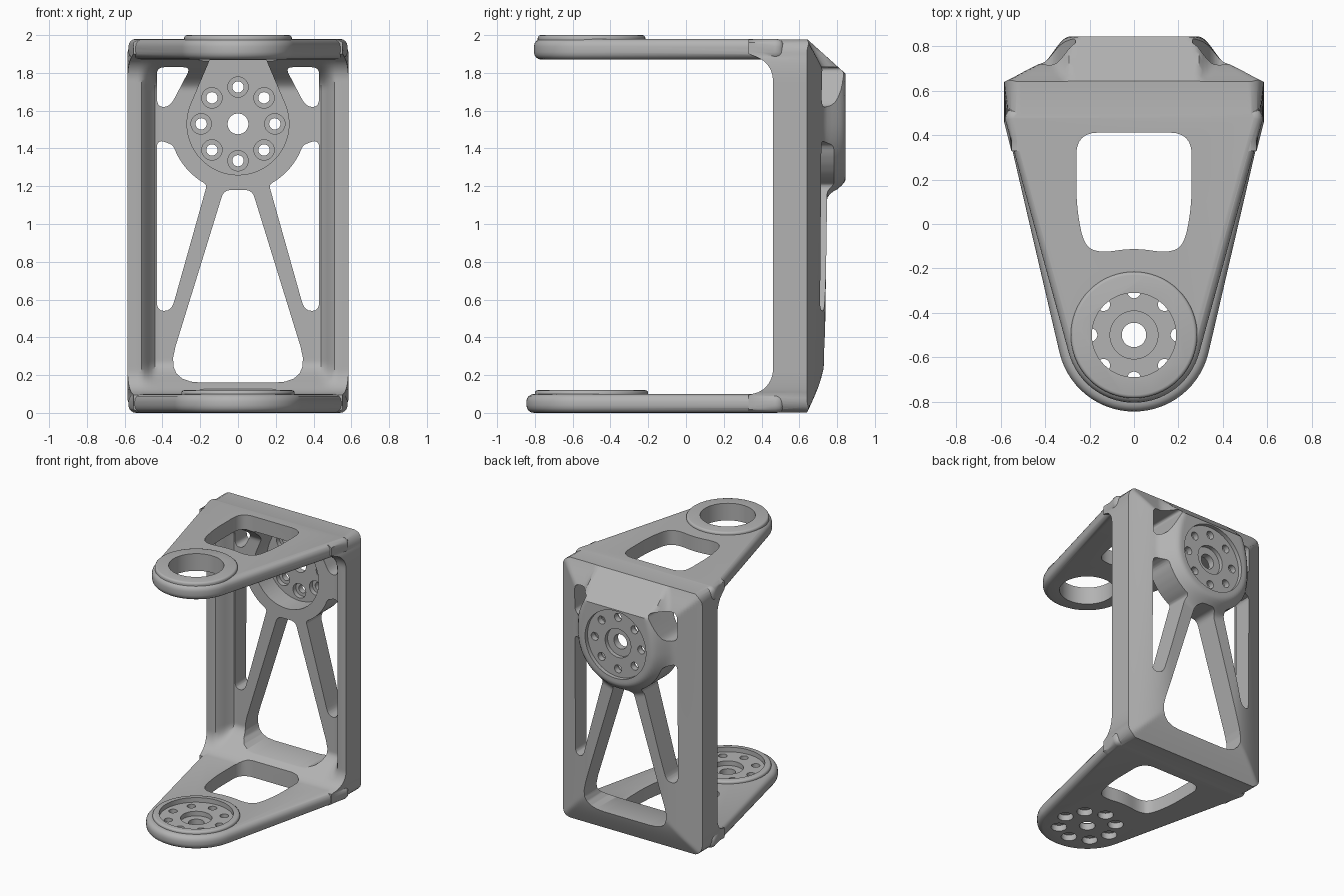
import bpy, bmesh, math
from mathutils import Vector

if "Cube" in bpy.data.objects:
    bpy.data.objects.remove(bpy.data.objects["Cube"])

HALF, TOP, ARM_Y, HUB_Z = 0.585, 1.98, -0.5, 1.53
metal = bpy.data.materials.new("grey metal")
metal.use_nodes = True
metal.diffuse_color = (0.45, 0.45, 0.45, 1)
metal.node_tree.nodes["Principled BSDF"].inputs["Base Color"].default_value = (0.45, 0.45, 0.45, 1)


def smooth(t):
    t = min(1, max(0, t))
    return t * t * (3 - 2 * t)


def finish(name, bm):
    bmesh.ops.recalc_face_normals(bm, faces=bm.faces)
    mesh = bpy.data.meshes.new(name)
    bm.to_mesh(mesh)
    bm.free()
    ob = bpy.data.objects.new(name, mesh)
    ob.data.materials.append(metal)
    bpy.context.collection.objects.link(ob)
    return ob


def prism(name, pts, axis, lo, hi):
    """Extrude a flat outline along y or z."""
    bm = bmesh.new()
    place = (lambda p, h: (p[0], p[1], h)) if axis == "z" else (lambda p, h: (p[0], h, p[1]))
    a = [bm.verts.new(place(p, lo)) for p in pts]
    b = [bm.verts.new(place(p, hi)) for p in pts]
    bm.faces.new(a)
    bm.faces.new(b)
    for i in range(len(a)):
        j = (i + 1) % len(a)
        bm.faces.new((a[i], a[j], b[j], b[i]))
    return finish(name, bm)


def arc(cx, cy, r, start, end, n):
    angles = [math.radians(start + (end - start) * i / n) for i in range(n + 1)]
    return [(cx + r * math.cos(t), cy + r * math.sin(t)) for t in angles]


def circle(cx, cy, r, n=48):
    return arc(cx, cy, r, 0, 360, n)[:-1]


def rounded(corners, n=6):
    """Round each (x, y, radius) corner with a quadratic curve."""
    out = []
    for i, (x, y, r) in enumerate(corners):
        p = Vector((x, y))
        ends = []
        for q in (corners[i - 1], corners[(i + 1) % len(corners)]):
            d = Vector(q[:2]) - p
            ends.append(p + d.normalized() * min(r, d.length * 0.48))
        for k in range(n + 1):
            t = k / n
            out.append(tuple(ends[0] * (1 - t) ** 2 + p * 2 * t * (1 - t) + ends[1] * t * t))
    return out


def mirrored(pts):
    return [(-p[0], *p[1:]) for p in reversed(pts)]


def apply(ob, mod):
    bpy.context.view_layer.objects.active = ob
    bpy.ops.object.modifier_apply(modifier=mod.name)


def bevel(ob, width, segments=4):
    mod = ob.modifiers.new("soft edge", "BEVEL")
    mod.width, mod.segments, mod.limit_method = width, segments, "ANGLE"
    mod.angle_limit = math.radians(50)
    apply(ob, mod)
    return ob


def combine(ob, other, operation):
    mod = ob.modifiers.new("combine", "BOOLEAN")
    mod.object, mod.operation, mod.solver = other, operation, "EXACT"
    apply(ob, mod)
    bpy.data.objects.remove(other)


# Domed back wall: a front and a back skin over one grid
def back_y(x, z):
    d = min(HALF - abs(x), z, TOP - z)
    base = 0.64 + 0.09 * math.sin(math.pi / 2 * min(1, max(0, d) / 0.3)) + 0.015 * z * smooth(d / 0.3)
    dz = z - HUB_Z
    r = math.hypot(x, dz * 0.6 if dz > 0 else dz)
    hub = base + (0.845 - base) * smooth((0.41 - r) / 0.12)
    return min(hub, 0.64 + (TOP - z) * 1.11)


def front_y(x, z):
    s = min(0.13, max(0, 0.13 - (min(z, TOP - z + 0.01) - 0.098)))
    fillet = 0.33 + math.sqrt(0.13 ** 2 - s * s)
    hollow = smooth((0.52 - abs(x)) / 0.09) * smooth((z - 0.12) / 0.15) * smooth((1.86 - z) / 0.15)
    return fillet + 0.12 * hollow


def back_wall():
    bm = bmesh.new()
    nx, nz, r = 64, 130, 0.08
    skins = [[], []]
    for k in range(nz + 1):
        z = 0.003 + (TOP - 0.006) * k / nz
        s = max(0, r - min(z, TOP - z))
        width = HALF - r + math.sqrt(r * r - s * s)
        for side, skin in enumerate(skins):
            row = []
            for i in range(nx + 1):
                x = width * (2 * i / nx - 1)
                y = back_y(x, z) if side else front_y(x, z)
                limit = HALF - max(0, 0.46 - y) * 0.25
                row.append(bm.verts.new((max(-limit, min(limit, x)), y, z)))
            skin.append(row)
    for skin in skins:
        for a, b in zip(skin, skin[1:]):
            for i in range(nx):
                bm.faces.new((a[i], a[i + 1], b[i + 1], b[i]))
    f, b = skins
    for k in range(nz):
        for i in (0, nx):
            bm.faces.new((f[k][i], f[k + 1][i], b[k + 1][i], b[k][i]))
    for k in (0, nz):
        for i in range(nx):
            bm.faces.new((f[k][i], f[k][i + 1], b[k][i + 1], b[k][i]))
    return finish("bracket", bm)


bracket = back_wall()


# Tapered arms with raised end pads
def arm(name, radius, lo, hi, pad_r, pad_top):
    end = arc(0, ARM_Y, radius, 194, 346, 28)
    plate = prism(name, end + [(0.58, 0.47), (0.58, 0.52), (-0.58, 0.52), (-0.58, 0.47)], "z", lo, hi)
    combine(bracket, bevel(plate, 0.04), "UNION")
    pad = prism(name + "_pad", circle(0, ARM_Y, pad_r, 64), "z", lo + 0.045, pad_top)
    combine(bracket, bevel(pad, 0.015, 3), "UNION")


arm("lower_arm", 0.345, 0, 0.1, 0.3, 0.12)
arm("upper_arm", 0.305, 1.87, TOP, 0.285, 2.0)


def cut(pts, axis, lo, hi):
    combine(bracket, prism("cutter", pts, axis, lo, hi), "DIFFERENCE")


# Openings in both arms
half = [(0, -0.108, 0.08), (0.15, -0.13, 0.06), (0.225, -0.1, 0.08), (0.26, 0.08, 0.1), (0.26, 0.412, 0.1)]
opening = rounded(half + mirrored(half[1:]))
for lo, hi in ((-0.1, 0.3), (1.7, 2.1)):
    cut(opening, "z", lo, hi)
cut(circle(0, ARM_Y, 0.19, 64), "z", 1.7, 2.1)

# Openings in the back wall
half = [(0.39, 0.16, 0.2), (0.075, 1.18, 0.04)]
cut(rounded(half + mirrored(half)), "y", 0.2, 1)
hub_edge = [(x, z, 0.02) for x, z in arc(0, HUB_Z, 0.362, 297, 342, 5)]
lower = rounded([(0.43, 0.54, 0.05), (0.352, 0.54, 0.05)] + hub_edge + [(0.43, 1.45, 0.05)], 4)
upper = rounded([(0.43, 1.62, 0.05), (0.36, 1.62, 0.05), (0.25, 1.83, 0.04), (0.43, 1.83, 0.04)])
for window in (lower, upper):
    cut(window, "y", 0.2, 1)
    cut(mirrored(window), "y", 0.2, 1)

# Teardrop pocket on the inside of the hub
pocket = arc(0, HUB_Z, 0.27, 155, 385, 40)
cut(pocket + [(0.15, 1.868), (-0.15, 1.868)], "y", 0.2, 0.735)


# Round mounts: recess, stepped centre hole and ring of stepped bolt holes
def mount(axis, cy, recess, centre_step, bolt_step, outside):
    far = outside + math.copysign(0.3, recess - outside)
    cut(circle(0, cy, 0.255, 64), axis, recess, far)
    cut(circle(0, cy, 0.108), axis, centre_step, far)
    cut(circle(0, cy, 0.055), axis, outside, far)
    for i in range(8):
        t = math.pi / 4 * i
        x, y = 0.195 * math.cos(t), cy + 0.195 * math.sin(t)
        cut(circle(x, y, 0.03, 20), axis, outside, far)
        cut(circle(x, y, 0.054, 28), axis, outside, bolt_step)


mount("z", ARM_Y, 0.085, 0.05, 0.045, -0.1)
mount("y", HUB_Z, 0.815, 0.785, 0.77, 0.7)

# Centre front to back and shade
bpy.ops.object.select_all(action="DESELECT")
bracket.select_set(True)
bpy.context.view_layer.objects.active = bracket
bpy.ops.object.shade_smooth_by_angle(angle=math.radians(35))
